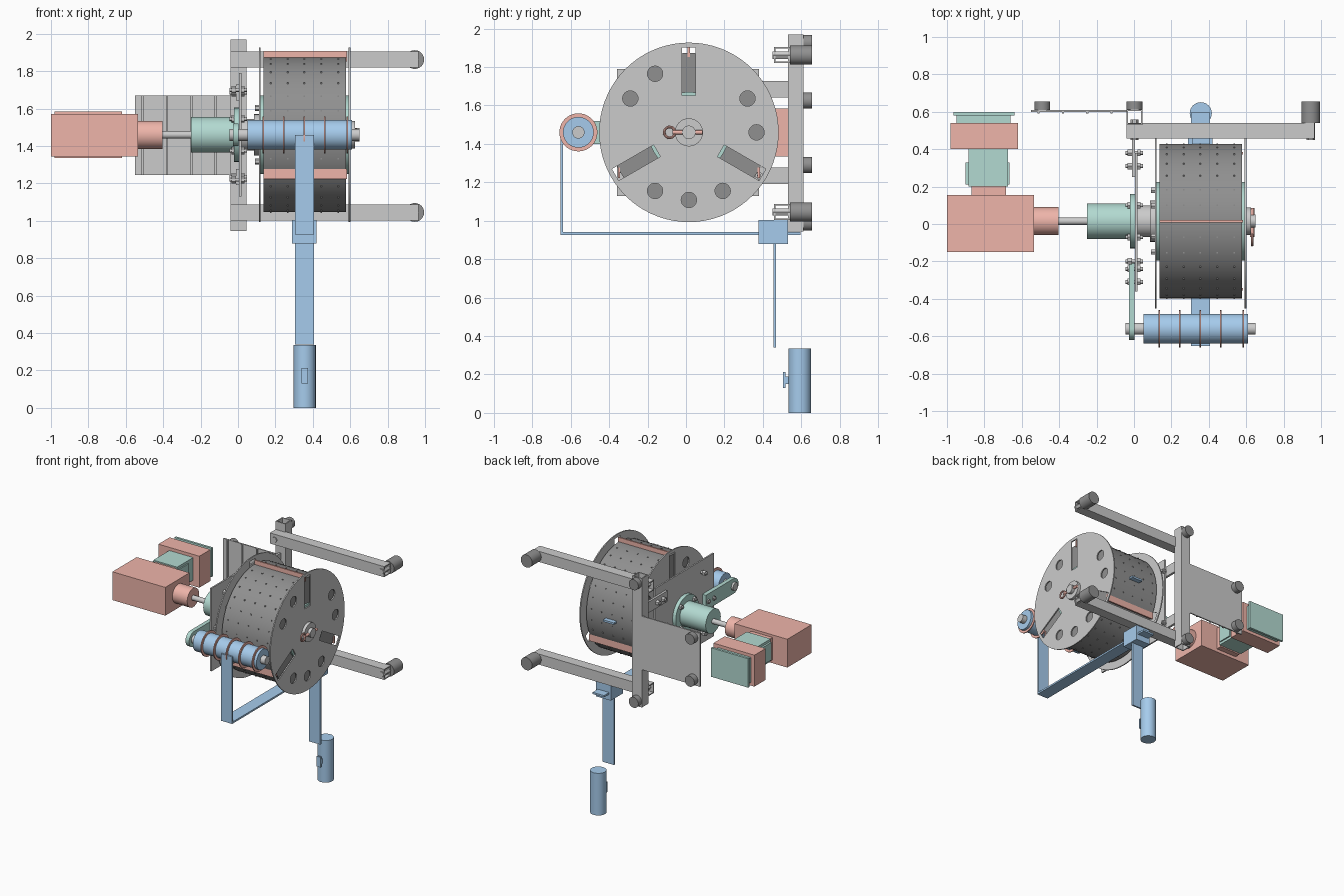
import bpy, bmesh, math
from mathutils import Vector

if "Cube" in bpy.data.objects:
    bpy.data.objects.remove(bpy.data.objects["Cube"])

CY, CZ = 0.015, 1.46   # drum axis (runs along x)


def mat(name, r, g, b):
    m = bpy.data.materials.new(name)
    m.diffuse_color = (r, g, b, 1)
    m.use_nodes = True
    m.node_tree.nodes["Principled BSDF"].inputs["Base Color"].default_value = m.diffuse_color
    return m


ORANGE = mat("orange", 0.86, 0.46, 0.40)
TEAL = mat("teal", 0.45, 0.70, 0.64)
BLUE = mat("blue", 0.38, 0.60, 0.84)
DARK = mat("dark_grey", 0.28, 0.28, 0.28)


def finish(name, bm, m=None, smooth=False):
    me = bpy.data.meshes.new(name)
    bm.to_mesh(me)
    bm.free()
    o = bpy.data.objects.new(name, me)
    bpy.context.collection.objects.link(o)
    if m:
        me.materials.append(m)
    if smooth:
        bpy.context.view_layer.objects.active = o
        o.select_set(True)
        bpy.ops.object.shade_smooth_by_angle(angle=math.radians(35))
        o.select_set(False)
    return o


def box(name, x, y, z, m=None):
    """Box from (min, max) ranges."""
    bm = bmesh.new()
    bmesh.ops.create_cube(bm, size=1)
    for v in bm.verts:
        v.co = Vector([(r[0] + r[1]) / 2 + c * (r[1] - r[0]) for r, c in zip((x, y, z), v.co)])
    return finish(name, bm, m)


def cyl(name, axis, span, a, b, r, m=None, n=40):
    """Cylinder along an axis; a, b are the centre on the other two axes in order."""
    bm = bmesh.new()
    bmesh.ops.create_cone(bm, cap_ends=True, segments=n, radius1=r, radius2=r, depth=span[1] - span[0])
    mid = (span[0] + span[1]) / 2
    for v in bm.verts:
        p, q, t = v.co
        v.co = {'x': (mid + t, a + p, b + q), 'y': (a + q, mid + t, b + p),
                'z': (a + p, b + q, mid + t)}[axis]
    return finish(name, bm, m, n > 8)


def cut(o, cutters):
    for c in cutters:
        mod = o.modifiers.new("cut", 'BOOLEAN')
        mod.operation, mod.solver, mod.object = 'DIFFERENCE', 'EXACT', c
        c.hide_render = True
        c.hide_set(True)


def polar(deg, r):
    t = math.radians(deg)
    return CY + r * math.cos(t), CZ + r * math.sin(t)


# one joined cutter: round holes and three radial slots, through both side discs
bm = bmesh.new()
for deg in (0, 30, 120, 150, 240, 270, 300):
    new = bmesh.ops.create_cone(bm, cap_ends=True, segments=24, radius1=0.04, radius2=0.04, depth=0.7)['verts']
    y, z = polar(deg, 0.352)
    for v in new:
        v.co = (0.36 + v.co.z, y + v.co.x, z + v.co.y)
for deg in (90, 210, 330):
    t = math.radians(deg)
    for v in bmesh.ops.create_cube(bm, size=1)['verts']:
        r, s = 0.317 + v.co.y * 0.25, v.co.z * 0.07
        v.co = (0.36 + v.co.x * 0.7, CY + r * math.cos(t) - s * math.sin(t),
                CZ + r * math.sin(t) + s * math.cos(t))
bmesh.ops.recalc_face_normals(bm, faces=bm.faces)
cutter = finish("disc_cutter", bm)
for name, x in (("inner_disc", 0.112), ("outer_disc", 0.592)):
    cut(cyl(name, 'x', (x, x + 0.009), CY, CZ, 0.467, n=72), [cutter])

# wound drum, its core, crossbars and surface dashes
cyl("drum", 'x', (0.137, 0.577), CY, CZ, 0.413, DARK, 72)
cyl("drum_core", 'x', (0.121, 0.592), CY, CZ, 0.21, TEAL, 48)
for i, deg in enumerate((90, 210, 330)):
    y, z = polar(deg, 0.42)
    box(f"crossbar_{i}", (0.137, 0.583), (y - 0.006, y + 0.006), (z - 0.027, z + 0.027), ORANGE)
bm = bmesh.new()
for x in (0.175, 0.265, 0.355, 0.445, 0.535):
    for k in range(30):
        y, z = polar(k * 12 + 6, 0.413)
        for v in bmesh.ops.create_cube(bm, size=0.008)['verts']:
            v.co += Vector((x, y, z))
finish("drum_studs", bm, DARK)
box("strap_end", (0.31, 0.405), (0.39, 0.465), (1.453, 1.468), BLUE)

# outer hub with locking pin
cyl("hub_collar", 'x', (0.60, 0.625), CY, CZ, 0.073)
cyl("hub_shaft", 'x', (0.60, 0.65), CY, CZ, 0.035)
cyl("lock_pin", 'y', (-0.07, 0.085), 0.632, CZ, 0.011, ORANGE, 16)
bpy.ops.mesh.primitive_torus_add(major_radius=0.028, minor_radius=0.007, major_segments=24,
                                 minor_segments=8, location=(0.632, -0.085, CZ),
                                 rotation=(0, math.pi / 2, 0))
ring = bpy.context.object
ring.name = "pin_ring"
ring.data.materials.append(ORANGE)
bpy.ops.object.shade_smooth_by_angle()
ring.select_set(False)

# mounting plate, bearing and inner hub
box("mount_plate", (0.006, 0.018), (-0.36, 0.38), (1.13, 1.79))
for n, z in (("upper", 1.685), ("lower", 1.235)):
    box(n + "_plate_arm", (-0.012, 0.006), (0.25, 0.53), (z - 0.043, z + 0.043))
box("roller_arm", (-0.028, 0.004), (-0.56, -0.21), (1.40, 1.52), TEAL)
cyl("roller_arm_end", 'x', (-0.028, 0.004), -0.56, CZ, 0.06, TEAL)
bolts = [(y, z) for y in (0.31, 0.38) for z in (1.685, 1.235)]
bolts += [(y, CZ) for y in (-0.24, -0.31)]
bolts += [polar(d, 0.12) for d in range(45, 360, 90)] + [(-0.2, 1.70), (-0.2, 1.22)]
for i, (y, z) in enumerate(bolts):
    cyl(f"bolt_shank_{i}", 'x', (-0.045, 0.047), y, z, 0.01, n=12)
    cyl(f"bolt_head_{i}", 'x', (-0.036, -0.012), y, z, 0.02, n=6)
    cyl(f"bolt_nut_{i}", 'x', (0.018, 0.036), y, z, 0.02, n=6)
cyl("bearing_housing", 'x', (-0.25, 0.006), CY, CZ, 0.095, TEAL)
cyl("bearing_flange", 'x', (-0.022, 0.006), CY, CZ, 0.145, TEAL)
cyl("inner_hub", 'x', (0.018, 0.085), CY, CZ, 0.085)
cyl("hub_flange", 'x', (0.085, 0.112), CY, CZ, 0.11)
for i in range(6):
    cyl(f"hub_bolt_{i}", 'x', (0.09, 0.115), *polar(i * 60, 0.165), 0.016, n=6)

# drive train
cyl("drive_shaft", 'x', (-0.41, -0.24), CY, CZ, 0.02, n=24)
cyl("shaft_coupling", 'x', (-0.535, -0.405), CY, CZ, 0.075, ORANGE)
box("gearbox", (-1.0, -0.535), (-0.15, 0.155), (1.345, 1.57), ORANGE)
box("gearbox_neck", (-0.87, -0.685), (0.15, 0.20), (1.37, 1.55), ORANGE)
box("motor_body", (-0.885, -0.675), (0.20, 0.405), (1.38, 1.56), TEAL)
box("motor_band", (-0.90, -0.665), (0.21, 0.33), (1.40, 1.54), TEAL)
box("motor_block", (-0.98, -0.62), (0.40, 0.54), (1.335, 1.585), ORANGE)
box("motor_spacer", (-0.95, -0.66), (0.54, 0.585), (1.36, 1.56), TEAL)
box("motor_end_plate", (-0.965, -0.64), (0.58, 0.598), (1.345, 1.575), TEAL)

# guide roller with rings
cyl("roller_shaft", 'x', (-0.045, 0.65), -0.56, CZ, 0.032)
cyl("roller", 'x', (0.05, 0.61), -0.56, CZ, 0.08, BLUE)
for i, x in enumerate((0.135, 0.245, 0.355, 0.465, 0.585)):
    cyl(f"roller_ring_{i}", 'x', (x - 0.004, x + 0.004), -0.56, CZ, 0.099, ORANGE)

# strap, slider block and hanging weight
SX = (0.305, 0.405)
box("strap_front", SX, (-0.652, -0.639), (0.927, 1.46), BLUE)
box("strap_bottom", SX, (-0.652, 0.595), (0.927, 0.941), BLUE)
box("strap_drop", SX, (0.455, 0.468), (0.34, 0.93), BLUE)
box("slider_block", (0.29, 0.42), (0.378, 0.53), (0.88, 1.005), BLUE)
cyl("weight", 'z', (0.0, 0.335), 0.357, 0.592, 0.059, BLUE)
box("weight_stem", (0.345, 0.37), (0.51, 0.56), (0.15, 0.19), BLUE)
box("weight_button", (0.34, 0.374), (0.504, 0.518), (0.13, 0.212), BLUE)

# frame: post, two hollow rails and feet
post = box("post", (-0.04, 0.045), (0.53, 0.612), (0.945, 1.97))
cut(post, [box("post_cutter", (-0.032, 0.037), (0.538, 0.604), (0.9, 2.0))])
for n, z, pz in (("upper", 1.862, 1.925), ("lower", 1.045, 0.99)):
    rail = box(n + "_rail", (-0.04, 0.965), (0.458, 0.54), (z - 0.042, z + 0.042))
    cut(rail, [box(n + "_rail_cutter", (-0.1, 1.1), (0.466, 0.532), (z - 0.034, z + 0.034))])
    cyl(n + "_rail_foot", 'y', (0.54, 0.655), 0.945, z, 0.05, DARK)
    cyl(n + "_post_foot", 'y', (0.61, 0.655), 0.003, pz, 0.042, DARK)
    for i, x in enumerate((0.003, 0.945)):
        cyl(f"{n}_rail_bolt_{i}", 'y', (0.45, 0.56), x, z, 0.022, n=6)

# back panel with ribs and feet
box("back_panel", (-0.55, -0.04), (0.60, 0.61), (1.245, 1.67))
for i, x in enumerate((-0.51, -0.38, -0.25, -0.12)):
    box(f"panel_rib_{i}", (x - 0.006, x + 0.006), (0.59, 0.60), (1.245, 1.67))
for i, z in enumerate((1.625, 1.29)):
    cyl(f"panel_foot_{i}", 'y', (0.61, 0.655), -0.49, z, 0.042, DARK)
